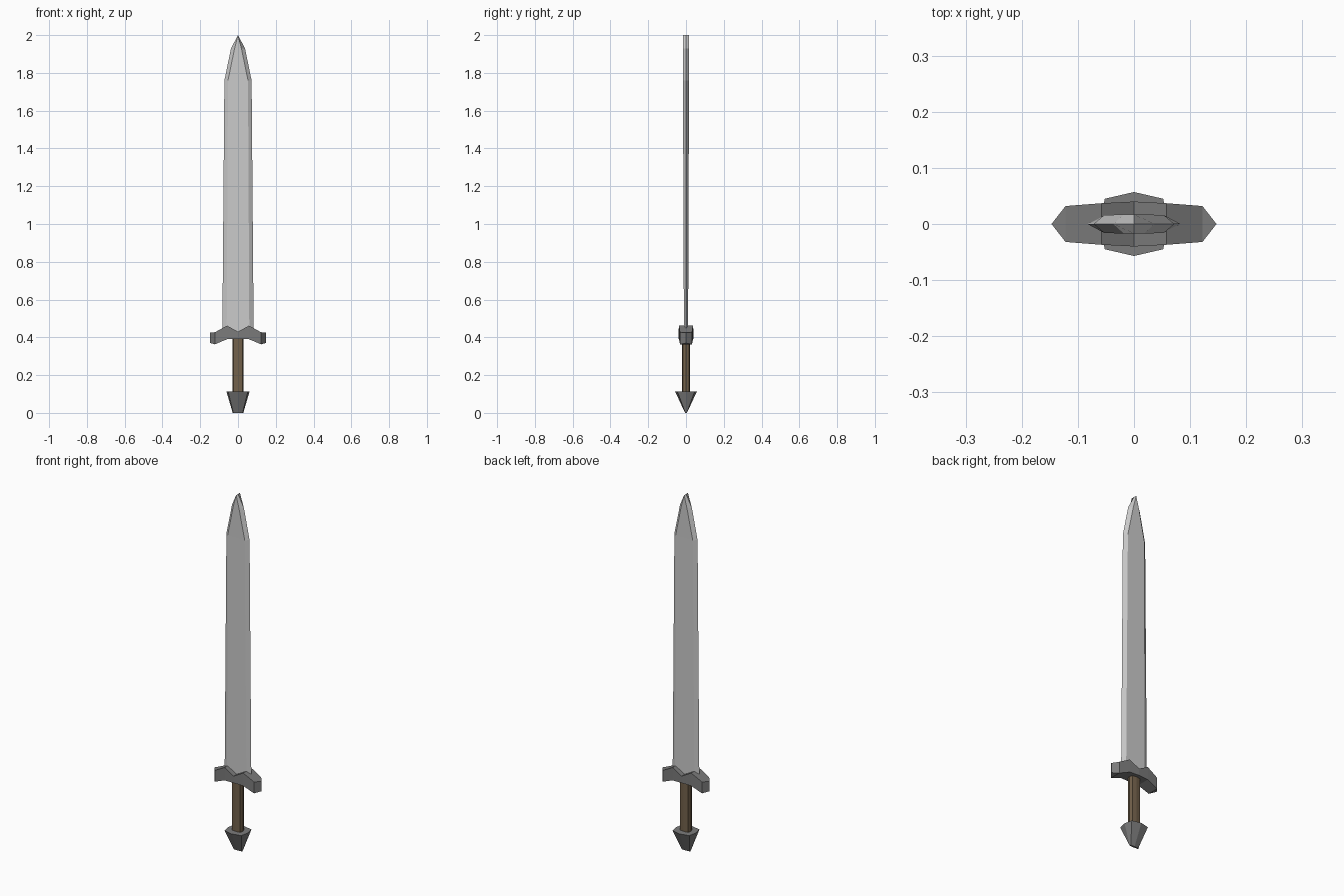
import bpy, bmesh

if "Cube" in bpy.data.objects:
    bpy.data.objects.remove(bpy.data.objects["Cube"])


def material(name, color):
    m = bpy.data.materials.new(name)
    m.diffuse_color = (*color, 1)
    m.use_nodes = True
    m.node_tree.nodes["Principled BSDF"].inputs["Base Color"].default_value = m.diffuse_color
    return m


def loft(name, rings, mat):
    """Skin a list of equal-length point rings and cap both ends."""
    bm = bmesh.new()
    loops = [[bm.verts.new(p) for p in ring] for ring in rings]
    n = len(loops[0])
    for a, b in zip(loops, loops[1:]):
        for i in range(n):
            j = (i + 1) % n
            bm.faces.new((a[i], a[j], b[j], b[i]))
    bm.faces.new(loops[0][::-1])
    bm.faces.new(loops[-1])
    bmesh.ops.remove_doubles(bm, verts=bm.verts, dist=0.0005)
    bmesh.ops.recalc_face_normals(bm, faces=bm.faces)
    mesh = bpy.data.meshes.new(name)
    bm.to_mesh(mesh)
    bm.free()
    mesh.materials.append(mat)
    obj = bpy.data.objects.new(name, mesh)
    bpy.context.collection.objects.link(obj)
    return obj


def section(z, edge, flat, y_mid, y_flat):
    """Eight-sided horizontal section, symmetric in x and y."""
    return [(-edge, 0, z), (-flat, -y_flat, z), (0, -y_mid, z), (flat, -y_flat, z),
            (edge, 0, z), (flat, y_flat, z), (0, y_mid, z), (-flat, y_flat, z)]


steel = material("steel", (0.55, 0.55, 0.55))
iron = material("iron", (0.2, 0.2, 0.2))
leather = material("leather", (0.17, 0.12, 0.07))

# Blade: bevelled edges, tapering to a pointed tip
blade = [(0.41, 0.083, 0.06, 0.011), (1.76, 0.072, 0.053, 0.016),
         (1.93, 0.037, 0.018, 0.017), (2.0, 0, 0, 0.017)]
loft("blade", [section(z, e, f, t, t) for z, e, f, t in blade], steel)

# Guard: winged crosspiece lofted along x (x, half depth, top, bottom)
half = [(0.147, 0, 0.425, 0.37), (0.122, 0.032, 0.427, 0.363),
        (0.058, 0.037, 0.462, 0.39)]
stations = [(-x, d, t, b) for x, d, t, b in half] + [(0, 0.04, 0.43, 0.392)] + half[::-1]
loft("guard", [[(x, -d, b), (x, d, b), (x, d, t), (x, -d, t)]
               for x, d, t, b in stations], iron)

# Grip
loft("grip", [section(z, 0.03, 0.024, 0.02, 0.017) for z in (0.1, 0.4)], leather)

# Pommel: wedge narrowing downward
loft("pommel", [section(0, 0.028, 0.024, 0.005, 0.004),
                section(0.112, 0.061, 0.052, 0.057, 0.045)], iron)
